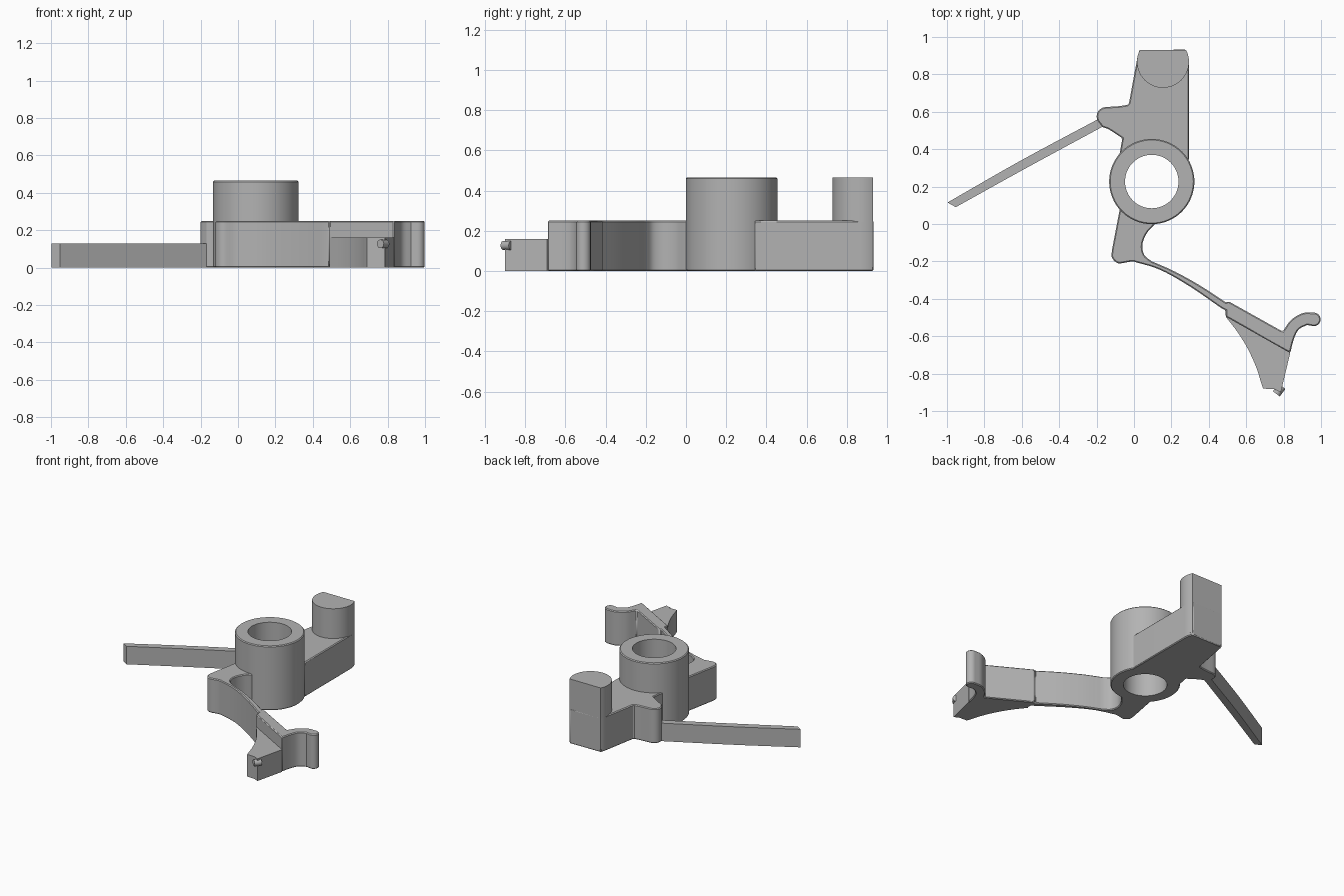
import bpy, bmesh
from math import cos, sin, radians, pi
from mathutils import Vector

cube = bpy.data.objects.get("Cube")
if cube:
    bpy.data.objects.remove(cube, do_unlink=True)

grey = bpy.data.materials.new("plain grey")
grey.use_nodes = True
COLOUR = (0.45, 0.45, 0.45, 1)
grey.diffuse_color = COLOUR
grey.node_tree.nodes["Principled BSDF"].inputs["Base Color"].default_value = COLOUR

HUB = (0.095, 0.227)
PLATE_TOP, BLADE_TOP, TOE_TOP, HUB_TOP = 0.25, 0.13, 0.16, 0.465


def arc(cx, cy, r, start, end, n=10):
    """Points on a circular arc, angles in degrees."""
    angles = [radians(start + (end - start) * i / n) for i in range(n + 1)]
    return [(cx + r * cos(a), cy + r * sin(a)) for a in angles]


def spline(points, steps=5):
    """Smooth curve through a few points."""
    p = [Vector(q) for q in points]
    p = [2 * p[0] - p[1]] + p + [2 * p[-1] - p[-2]]
    out = []
    for a, b, c, d in zip(p, p[1:], p[2:], p[3:]):
        for i in range(steps):
            t = i / steps
            out.append(0.5 * (2 * b + (c - a) * t + (2 * a - 5 * b + 4 * c - d) * t * t
                              + (3 * b - a - 3 * c + d) * t ** 3))
    return [tuple(q) for q in out] + [tuple(points[-1])]


def finish(name, bm, bevel=0.0):
    bmesh.ops.remove_doubles(bm, verts=bm.verts, dist=0.0005)
    bmesh.ops.recalc_face_normals(bm, faces=bm.faces)
    mesh = bpy.data.meshes.new(name)
    bm.to_mesh(mesh)
    bm.free()
    mesh.materials.append(grey)
    obj = bpy.data.objects.new(name, mesh)
    bpy.context.collection.objects.link(obj)
    bpy.ops.object.select_all(action="DESELECT")
    obj.select_set(True)
    bpy.context.view_layer.objects.active = obj
    bpy.ops.object.shade_smooth_by_angle(angle=radians(32))
    if bevel:
        mod = obj.modifiers.new("edge", "BEVEL")
        mod.width = bevel
        mod.segments = 1
        mod.limit_method = "ANGLE"
        mod.angle_limit = radians(50)
        mod.use_clamp_overlap = False
    return obj


def extrude(name, outline, top, bottom=0.0, bevel=0.0):
    bm = bmesh.new()
    face = bm.faces.new([bm.verts.new((x, y, bottom)) for x, y in outline])
    new = bmesh.ops.extrude_face_region(bm, geom=[face])["geom"]
    bmesh.ops.translate(bm, vec=(0, 0, top - bottom),
                        verts=[v for v in new if isinstance(v, bmesh.types.BMVert)])
    return finish(name, bm, bevel)


# Hub: a hollow turned sleeve
ring = [(0.143, 0), (0.222, 0), (0.228, 0.006), (0.228, HUB_TOP - 0.006),
        (0.222, HUB_TOP), (0.143, HUB_TOP)]
bm = bmesh.new()
N = 64
loops = [[bm.verts.new((HUB[0] + r * cos(2 * pi * i / N), HUB[1] + r * sin(2 * pi * i / N), z))
          for r, z in ring] for i in range(N)]
for i in range(N):
    a, b = loops[i], loops[(i + 1) % N]
    for j in range(len(ring)):
        k = (j + 1) % len(ring)
        bm.faces.new((a[j], b[j], b[k], a[k]))
finish("hub_sleeve", bm)

# Rear plate with its side nub; the inner edge stays inside the sleeve wall
rear = [(0.294, 0.34), (0.294, 0.865)]
rear += arc(0.155, 0.867, 0.139, 5, 28, 4)
rear += [(0.032, 0.93)] + arc(0.155, 0.867, 0.139, 156, 170, 3)
rear += [(-0.027, 0.645)]
rear += spline([(-0.035, 0.637), (-0.08, 0.63), (-0.14, 0.626)], 3)
rear += arc(-0.15, 0.575, 0.05, 100, 225, 8)
rear += spline([(-0.168, 0.518), (-0.13, 0.503), (-0.062, 0.458)], 3)
rear += [(-0.077, 0.375)]
rear += arc(*HUB, 0.19, 150, 30, 16)
extrude("rear_plate", rear, PLATE_TOP, bevel=0.006)

# Upright post with a flat back
post = arc(0.155, 0.867, 0.139, 153, 387, 32)
extrude("rear_post", post, HUB_TOP, 0.02)

# Thin side blade, gently bowed
blade = spline([(-0.17, 0.572), (-0.6, 0.342), (-0.997, 0.115)])
blade += spline([(-0.953, 0.09), (-0.58, 0.297), (-0.15, 0.53)])
extrude("side_blade", blade, BLADE_TOP)

# Front plate, curved arm, foot and hook in one outline
front = arc(*HUB, 0.19, 205, 280, 12)
front += spline([(0.112, 0.0), (0.068, -0.05), (0.045, -0.11), (0.055, -0.165), (0.095, -0.2)])
front += spline([(0.12, -0.21), (0.22, -0.255), (0.355, -0.33), (0.492, -0.42)])
front += [(0.505, -0.413), (0.795, -0.575)]
front += spline([(0.805, -0.56), (0.84, -0.513), (0.9, -0.477), (0.96, -0.474)], 4)
front += arc(0.962, -0.51, 0.036, 80, -95, 10)
front += spline([(0.925, -0.54), (0.88, -0.565), (0.855, -0.615), (0.835, -0.69)], 4)
front += [(0.49, -0.495), (0.49, -0.462)]
front += spline([(0.47, -0.452), (0.3, -0.335), (0.14, -0.245), (-0.005, -0.2)])
front += spline([(-0.03, -0.203), (-0.085, -0.21), (-0.118, -0.18), (-0.118, -0.14)], 4)
front += [(-0.078, 0.07)]
extrude("front_arm_and_foot", front, PLATE_TOP, bevel=0.006)

# Lower toe in front of the foot
toe = [(0.82, -0.66), (0.835, -0.69), (0.785, -0.9), (0.75, -0.883), (0.69, -0.88)]
toe += spline([(0.68, -0.85), (0.655, -0.77), (0.61, -0.67), (0.555, -0.58), (0.49, -0.495)], 4)
toe += [(0.52, -0.48)]
extrude("toe", toe, TOE_TOP)

# Small pin on the end of the toe
axis = Vector((-0.6, -0.8, 0))
bm = bmesh.new()
bmesh.ops.create_cone(bm, cap_ends=True, segments=20, radius1=0.023, radius2=0.023, depth=0.05)
bmesh.ops.transform(bm, matrix=axis.to_track_quat("Z", "Y").to_matrix().to_4x4(), verts=bm.verts)
bmesh.ops.translate(bm, vec=(0.776, -0.888, 0.127), verts=bm.verts)
finish("toe_pin", bm)
